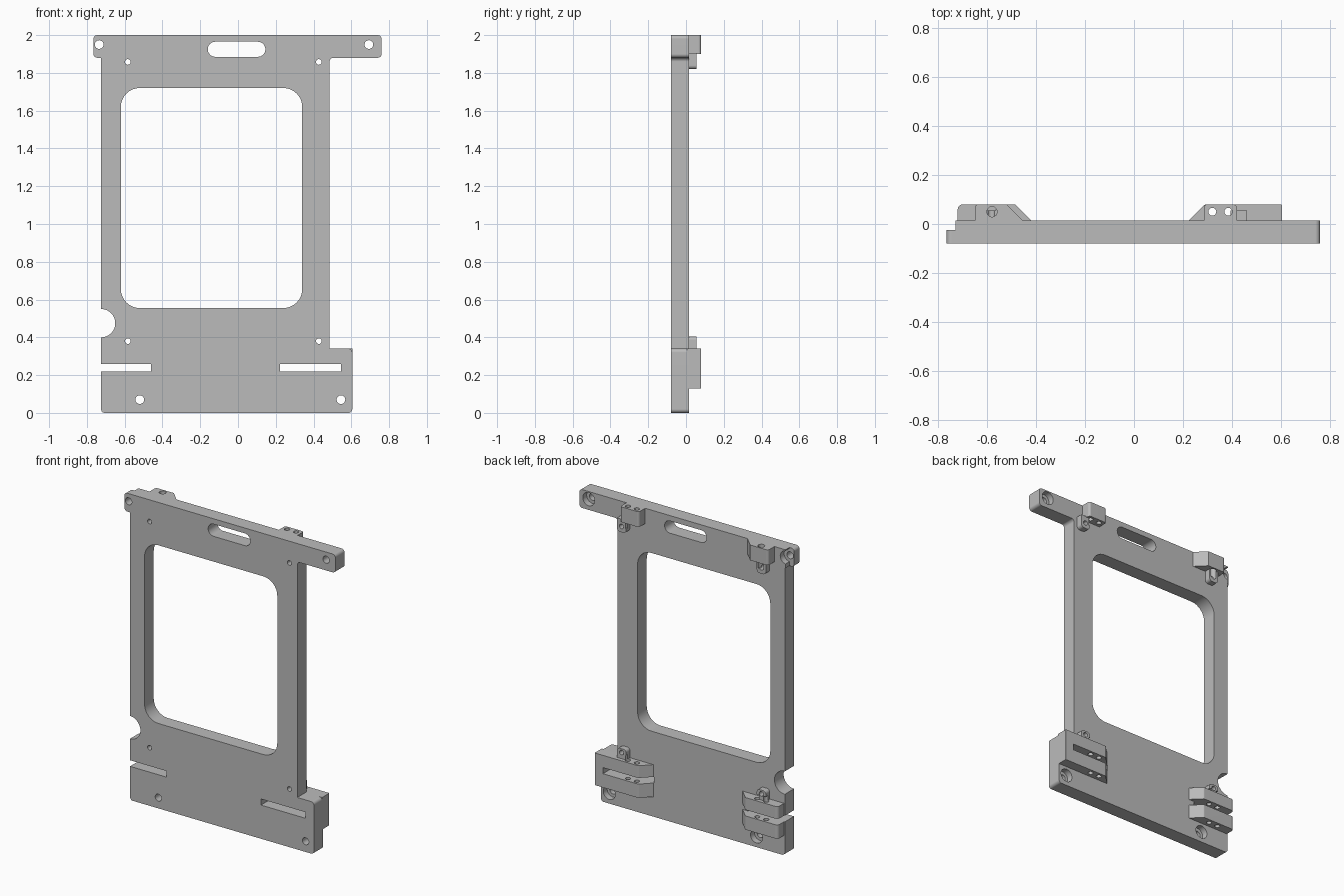
import bpy, bmesh, math
from mathutils import Vector

if "Cube" in bpy.data.objects:
    bpy.data.objects.remove(bpy.data.objects["Cube"], do_unlink=True)

FRONT, BACK, BOSS, LUG = -0.08, 0.015, 0.08, 0.055
EMBED = BACK - 0.01

grey = bpy.data.materials.new("plain grey")
grey.use_nodes = True
colour = (0.5, 0.5, 0.5, 1)
grey.diffuse_color = colour
grey.node_tree.nodes["Principled BSDF"].inputs["Base Color"].default_value = colour


def rounded(corners, steps=8):
    """Turn (a, b, radius) corners into an outline with filleted corners."""
    points = []
    for i, (a, b, r) in enumerate(corners):
        p = Vector((a, b))
        if not r:
            points.append(p)
            continue
        u = (Vector(corners[i - 1][:2]) - p).normalized()
        v = (Vector(corners[(i + 1) % len(corners)][:2]) - p).normalized()
        half = u.angle(v) / 2
        centre = p + (u + v).normalized() * r / math.sin(half)
        start, end = p + u * r / math.tan(half), p + v * r / math.tan(half)
        sweep = (start - centre).angle_signed(end - centre)
        first = math.atan2(*(start - centre).yx)
        for k in range(steps + 1):
            t = first - sweep * k / steps
            points.append(centre + r * Vector((math.cos(t), math.sin(t))))
    return points


def rect(a0, a1, b0, b1, r=0):
    return rounded([(a0, b0, r), (a1, b0, r), (a1, b1, r), (a0, b1, r)])


def circle(a, b, r, n=32):
    return [Vector((a + r * math.cos(k * math.tau / n), b + r * math.sin(k * math.tau / n)))
            for k in range(n)]


def prism(name, outline, lo, hi, axis="y"):
    """Extrude an outline along y (outline in x, z) or along z (outline in x, y)."""
    place = (lambda p, d: (p.x, d, p.y)) if axis == "y" else (lambda p, d: (p.x, p.y, d))
    bm = bmesh.new()
    low = [bm.verts.new(place(p, lo)) for p in outline]
    high = [bm.verts.new(place(p, hi)) for p in outline]
    bm.faces.new(low)
    bm.faces.new(high[::-1])
    for i in range(len(low)):
        bm.faces.new((low[i - 1], high[i - 1], high[i], low[i]))
    bmesh.ops.recalc_face_normals(bm, faces=bm.faces)
    mesh = bpy.data.meshes.new(name)
    bm.to_mesh(mesh)
    bm.free()
    mesh.materials.append(grey)
    obj = bpy.data.objects.new(name, mesh)
    bpy.context.scene.collection.objects.link(obj)
    return obj


# Main plate outline
plate = prism("plate", rounded([
    (-0.765, 2.0, 0.02), (-0.765, 1.88, 0.02), (-0.725, 1.88, 0), (-0.725, 0, 0.02),
    (0.605, 0, 0.02), (0.605, 0.34, 0.02), (0.485, 0.34, 0), (0.485, 1.88, 0.02),
    (0.76, 1.88, 0.02), (0.76, 2.0, 0.02)]), FRONT, BACK)

# Raised clamping blocks on the back
upper_left = rounded([(0.285, EMBED, 0), (0.42, EMBED, 0), (0.42, BOSS, 0.015),
                      (0.285, BOSS, 0.015)])
upper_right = rounded([(-0.65, EMBED, 0), (-0.445, EMBED, 0), (-0.455, BACK, 0),
                       (-0.52, BOSS, 0), (-0.65, BOSS, 0.015)])
lower_left = rounded([(0.215, EMBED, 0), (0.605, EMBED, 0), (0.605, BOSS, 0.005),
                      (0.29, BOSS, 0.01), (0.225, BACK, 0)])
lower_right = rounded([(-0.72, EMBED, 0), (-0.41, EMBED, 0), (-0.42, BACK, 0),
                       (-0.485, BOSS, 0.01), (-0.72, BOSS, 0.02)])
parts = [plate,
         prism("upper_left_block", upper_left, 1.9, 2.0, "z"),
         prism("upper_right_block", upper_right, 1.9, 2.0, "z"),
         prism("lower_left_block", lower_left, 0.13, 0.34, "z"),
         prism("lower_right_block", lower_right, 0.13, 0.34, "z")]

# Small screw lugs beside the blocks
lug_holes = [(x, z) for x in (-0.583, 0.428) for z in (0.38, 1.858)]
for x, z in lug_holes:
    side = "left" if x > 0 else "right"
    if z > 1:
        outline = rounded([(x - 0.033, 1.82, 0.02), (x + 0.033, 1.82, 0.02),
                           (x + 0.033, 1.905, 0), (x - 0.033, 1.905, 0)])
        parts.append(prism(f"upper_{side}_lug", outline, EMBED, LUG))
    else:
        outline = rounded([(x - 0.033, 0.335, 0), (x + 0.033, 0.335, 0),
                           (x + 0.033, 0.405, 0.02), (x - 0.033, 0.405, 0.02)])
        parts.append(prism(f"lower_{side}_lug", outline, EMBED, LUG))

# Cutters: window, handle, notch, slots
cutters = []


def cut(outline, lo=-0.2, hi=0.2, axis="y"):
    obj = prism("cutter", outline, lo, hi, axis)
    obj.hide_render = True
    cutters.append(obj)


cut(rect(-0.62, 0.34, 0.555, 1.72, 0.1))
cut(rect(-0.16, 0.145, 1.885, 1.965, 0.0399))
cut(circle(-0.725, 0.475, 0.075, 48))
cut(rect(-0.8, -0.46, 0.22, 0.26))
cut(rect(-0.8, -0.4, 0.22, 0.26), BACK, 0.2)
cut(rect(0.222, 0.545, 0.22, 0.26))
cut(rect(-0.8, -0.73, 1.8, 2.1), -0.025, 0.2)

# Mounting holes with counterbores on the back
for x, z in [(-0.735, 1.95), (0.693, 1.95), (-0.52, 0.07), (0.545, 0.07)]:
    cut(circle(x, z, 0.023))
    cut(circle(x, z, 0.043), -0.025, 0.2)
for x, z in lug_holes:
    cut(circle(x, z, 0.015))

# Vertical pin holes through the blocks
for x in (0.32, 0.385):
    cut(circle(x, 0.05, 0.016), 1.85, 2.1, "z")
    cut(circle(x, 0.05, 0.016), 0.1, 0.37, "z")
for x in (-0.615, -0.55):
    cut(circle(x, 0.05, 0.016), 0.1, 0.37, "z")
cut(circle(-0.58, 0.05, 0.021), 1.85, 2.1, "z")


def bounds(obj):
    cos = [v.co for v in obj.data.vertices]
    return [(min(c[i] for c in cos), max(c[i] for c in cos)) for i in range(3)]


# Apply only the cutters that reach each part
for part in parts:
    box = bounds(part)
    for cutter in cutters:
        if all(a[0] < b[1] and b[0] < a[1] for a, b in zip(box, bounds(cutter))):
            mod = part.modifiers.new("cut", "BOOLEAN")
            mod.operation, mod.solver, mod.object = "DIFFERENCE", "EXACT", cutter
    bpy.context.view_layer.update()
    graph = bpy.context.evaluated_depsgraph_get()
    result = bpy.data.meshes.new_from_object(part.evaluated_get(graph))
    part.modifiers.clear()
    part.data = result
    result.materials.clear()
    result.materials.append(grey)

for cutter in cutters:
    bpy.data.objects.remove(cutter, do_unlink=True)

# Smooth the fillets and holes, keep flat faces flat
bpy.ops.object.select_all(action="DESELECT")
for part in parts:
    part.select_set(True)
bpy.context.view_layer.objects.active = plate
bpy.ops.object.shade_smooth_by_angle(angle=math.radians(30))
for part in parts:
    part.modifiers.new("flat normals", "WEIGHTED_NORMAL").keep_sharp = True
